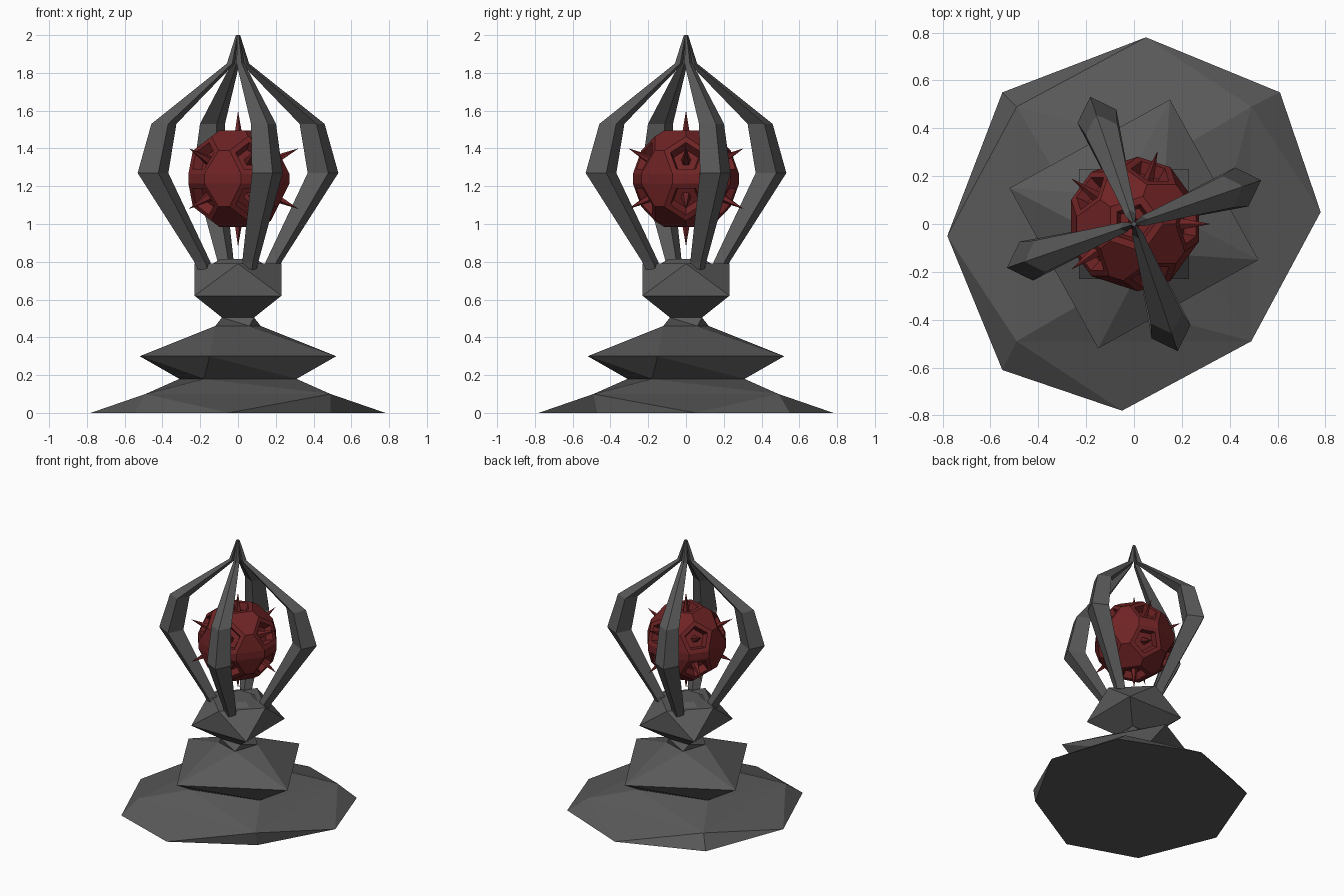
import bpy, bmesh
from math import pi, sin, cos, radians, atan2
from mathutils import Vector, Matrix

if "Cube" in bpy.data.objects:
    bpy.data.objects.remove(bpy.data.objects["Cube"])


def material(name, rgb):
    m = bpy.data.materials.new(name)
    m.diffuse_color = (*rgb, 1)
    m.use_nodes = True
    m.node_tree.nodes["Principled BSDF"].inputs["Base Color"].default_value = m.diffuse_color
    return m


GREY = material("dark iron", (0.1, 0.1, 0.1))
RED = material("deep red", (0.16, 0.017, 0.018))


def finish(bm, name, mat):
    bmesh.ops.remove_doubles(bm, verts=bm.verts[:], dist=0.0005)
    bmesh.ops.recalc_face_normals(bm, faces=bm.faces[:])
    me = bpy.data.meshes.new(name)
    bm.to_mesh(me)
    bm.free()
    me.materials.append(mat)
    ob = bpy.data.objects.new(name, me)
    bpy.context.collection.objects.link(ob)
    return ob


def four(x, y, z):
    """Four-fold ring made by turning one corner about the axis."""
    return [Vector((x, y, z)), Vector((-y, x, z)), Vector((-x, -y, z)), Vector((y, -x, z))]


def hull(bm, points):
    vs = [bm.verts.new(p) for p in points]
    res = bmesh.ops.convex_hull(bm, input=vs)
    loose = [v for v in vs if v.is_valid and not v.link_faces]
    bmesh.ops.delete(bm, geom=loose, context='VERTS')
    return res


# Twisted pedestal: facetted slabs between stacked, turned rings
foot = [Vector((x, y, 0)) for x, y in
        [(.78, .05), (.61, .55), (.05, .78), (-.55, .55),
         (-.78, -.05), (-.55, -.61), (-.05, -.78), (.49, -.47)]]
rings = [foot, four(.49, -.49, .10), four(-.18, -.31, .18), four(-.15, -.52, .30),
         four(.06, -.12, .46), four(.085, -.085, .505), four(.23, -.23, .62),
         four(.23, 0, .79)]
bm = bmesh.new()
for i in range(len(rings) - 1):
    part = bmesh.new()
    hull(part, rings[i] + rings[i + 1])
    part.normal_update()
    # drop the hidden faces between slabs
    drop = [f for f in part.faces
            if (f.normal.z < -.999 and i > 0) or (f.normal.z > .999 and i < len(rings) - 2)]
    bmesh.ops.delete(part, geom=drop, context='FACES')
    tmp = bpy.data.meshes.new("tmp")
    part.to_mesh(tmp)
    part.free()
    bm.from_mesh(tmp)
    bpy.data.meshes.remove(tmp)
finish(bm, "pedestal", GREY)

# Low cap on the pedestal
bm = bmesh.new()
hull(bm, [Vector((r * cos(a * pi / 4 + .4), r * sin(a * pi / 4 + .4), z))
          for r, z in ((.16, .78), (.10, .815)) for a in range(8)])
finish(bm, "pedestal_cap", GREY)

# Four claws: diamond section swept along a bent path (radius, z, half width)
path = [(.185, .76, .04), (.2, .80, .045), (.476, 1.27, .086),
        (.415, 1.53, .07), (.04, 1.85, .022), (.006, 2.0, .006)]
for n in range(4):
    a = radians(19 + 90 * n)
    out, side = Vector((cos(a), sin(a), 0)), Vector((-sin(a), cos(a), 0))
    bm = bmesh.new()
    loops = []
    for r, z, h in path:
        c = out * r + Vector((0, 0, z))
        loops.append([bm.verts.new(c + d * h) for d in (out, side, -out, -side)])
    for lo, hi in zip(loops, loops[1:]):
        for k in range(4):
            bm.faces.new((lo[k], lo[k - 1], hi[k - 1], hi[k]))
    bm.faces.new(loops[0])
    bm.faces.new(loops[-1])
    finish(bm, f"claw_{n + 1}", GREY)

# Orb: pentagon rims around twelve directions, mirrored top to bottom
CENTRE = Vector((0, 0, 1.24))
R, RIM, TIP = .283, .122, .36
dirs = [Vector((0, 0, s)) for s in (1, -1)]
dirs += [Vector((.894 * cos(k * 2 * pi / 5), .894 * sin(k * 2 * pi / 5), s * .447))
         for s in (1, -1) for k in range(5)]


def frame(d):
    """Two axes across a direction; the first one points to the nearer pole."""
    if abs(d.z) > .99:
        u = Vector((1, 0, 0))
    else:
        pole = Vector((0, 0, 1 if d.z > 0 else -1))
        u = (pole - d * pole.dot(d)).normalized()
    return u, d.cross(u)


pts = []
for d in dirs:
    u, v = frame(d)
    h = (R * R - RIM * RIM) ** .5
    pts += [d * h + (u * cos(k * 2 * pi / 5) + v * sin(k * 2 * pi / 5)) * RIM for k in range(5)]
bm = bmesh.new()
hull(bm, pts)
bmesh.ops.dissolve_limit(bm, angle_limit=.02, verts=bm.verts[:], edges=bm.edges[:])
bmesh.ops.recalc_face_normals(bm, faces=bm.faces[:])
bm.normal_update()
pits = [f for f in bm.faces if any(f.normal.dot(d) > .995 for d in dirs)]
bmesh.ops.inset_individual(bm, faces=pits, thickness=.035)
bmesh.ops.inset_individual(bm, faces=pits, thickness=.018, depth=-.05)
bmesh.ops.translate(bm, verts=bm.verts[:], vec=CENTRE)
finish(bm, "orb", RED)

# Spikes rising from the pits
bm = bmesh.new()
for d in dirs:
    u, v = frame(d)
    base = [bm.verts.new(CENTRE + d * .19 + (u * cos(k * 2 * pi / 5) + v * sin(k * 2 * pi / 5)) * .03)
            for k in range(5)]
    tip = bm.verts.new(CENTRE + d * TIP)
    for k in range(5):
        bm.faces.new((base[k - 1], base[k], tip))
    bm.faces.new(base[::-1])
finish(bm, "orb_spikes", RED)
